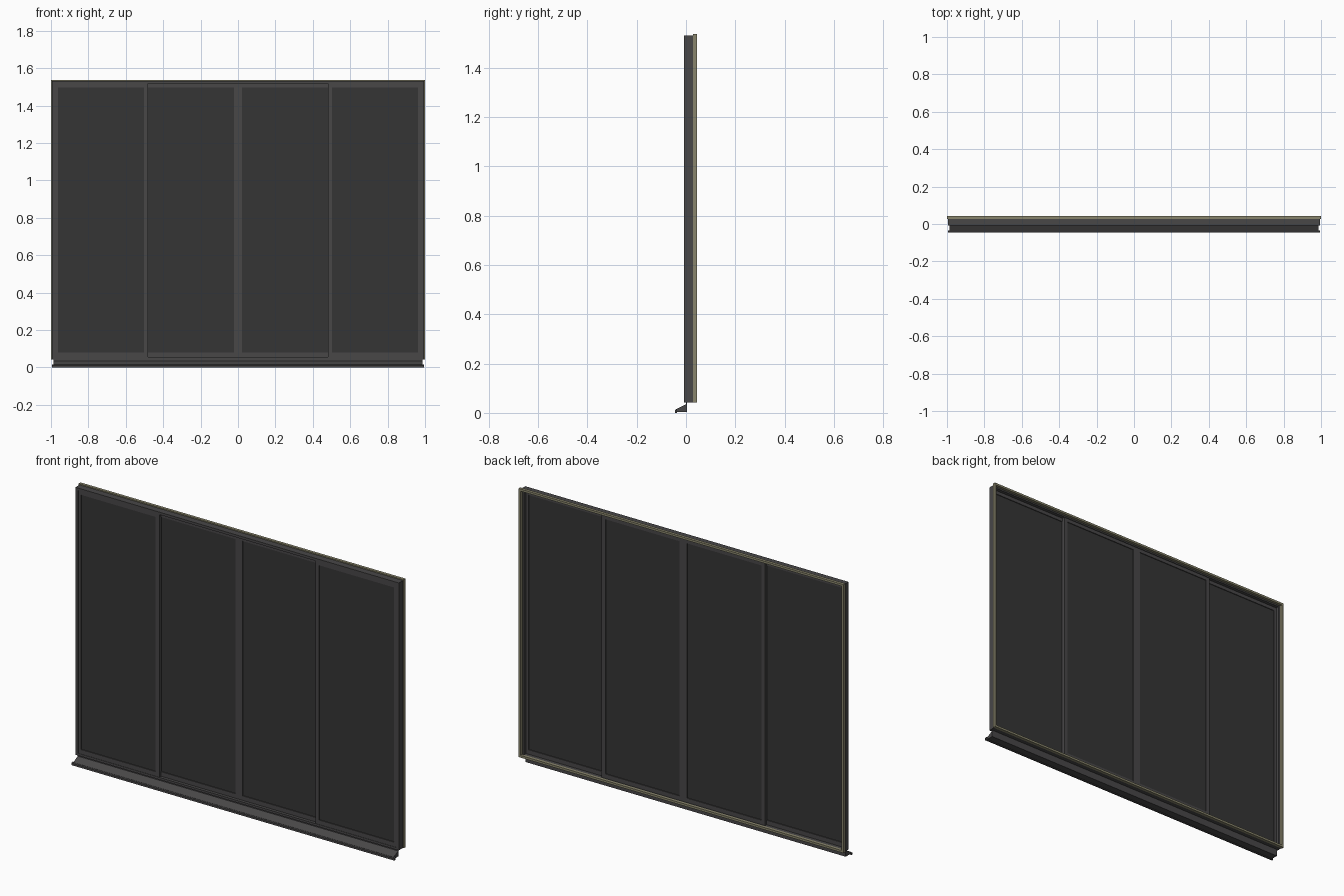
import bpy, bmesh

if "Cube" in bpy.data.objects:
    bpy.data.objects.remove(bpy.data.objects["Cube"])


def material(name, color):
    m = bpy.data.materials.new(name)
    m.diffuse_color = (*color, 1)
    m.use_nodes = True
    m.node_tree.nodes["Principled BSDF"].inputs["Base Color"].default_value = m.diffuse_color
    return m


DARK = material("dark_metal", (0.065, 0.063, 0.064))
GLASS = material("dark_glass", (0.035, 0.035, 0.035))
BEIGE = material("beige_trim", (0.25, 0.235, 0.15))


def finish(name, bm, mat):
    bmesh.ops.recalc_face_normals(bm, faces=bm.faces[:])
    me = bpy.data.meshes.new(name)
    bm.to_mesh(me)
    bm.free()
    me.materials.append(mat)
    ob = bpy.data.objects.new(name, me)
    bpy.context.collection.objects.link(ob)
    return ob


def box(name, x0, x1, y0, y1, z0, z1, mat):
    bm = bmesh.new()
    bmesh.ops.create_cube(bm, size=1)
    for v in bm.verts:
        v.co = ((x0 + x1) / 2 + v.co.x * (x1 - x0),
                (y0 + y1) / 2 + v.co.y * (y1 - y0),
                (z0 + z1) / 2 + v.co.z * (z1 - z0))
    return finish(name, bm, mat)


def ring(name, outer, inner, y0, y1, mat):
    """Mitred rectangular frame; outer and inner are (x0, x1, z0, z1)."""
    bm = bmesh.new()
    loops = []
    for (x0, x1, z0, z1), y in ((outer, y0), (inner, y0), (inner, y1), (outer, y1)):
        loops.append([bm.verts.new((x, y, z)) for x, z in
                      ((x0, z0), (x1, z0), (x1, z1), (x0, z1))])
    for a, b in zip(loops, loops[1:] + loops[:1]):
        for i in range(4):
            j = (i + 1) % 4
            bm.faces.new((a[i], a[j], b[j], b[i]))
    return finish(name, bm, mat)


def extrude_x(name, profile, half, mat):
    """Extrude a (y, z) profile along x."""
    bm = bmesh.new()
    face = bm.faces.new([bm.verts.new((-half, y, z)) for y, z in profile])
    ext = bmesh.ops.extrude_face_region(bm, geom=[face])
    verts = [g for g in ext["geom"] if isinstance(g, bmesh.types.BMVert)]
    bmesh.ops.translate(bm, verts=verts, vec=(2 * half, 0, 0))
    return finish(name, bm, mat)


# Outer frame and beige trim behind it
ring("outer_frame", (-0.995, 0.995, 0.043, 1.531), (-0.978, 0.978, 0.055, 1.517),
     -0.008, 0.028, DARK)
ring("back_trim", (-1, 1, 0.043, 1.537), (-0.988, 0.988, 0.055, 1.525),
     0.028, 0.044, BEIGE)

# Fixed side sashes at the front, sliding centre sashes behind
Z0, Z1, G0, G1 = 0.055, 1.517, 0.08, 1.497
for side, s in (("left", -1), ("right", 1)):
    for kind, a, b, ga, gb, y0, y1 in (
            ("fixed", 0.48, 0.978, 0.503, 0.963, -0.006, 0.009),
            ("sliding", 0.0, 0.503, 0.022, 0.48, 0.009, 0.024)):
        x0, x1 = sorted((s * a, s * b))
        g0, g1 = sorted((s * ga, s * gb))
        ring(f"{kind}_sash_{side}", (x0, x1, Z0, Z1), (g0, g1, G0, G1), y0, y1, DARK)
        mid = (y0 + y1) / 2
        box(f"{kind}_glass_{side}", g0, g1, mid - 0.003, mid + 0.003, G0, G1, GLASS)

# Sloping sill with a wider drip nose
extrude_x("sill", [(-0.04, 0.004), (-0.04, 0.015), (-0.001, 0.035), (-0.001, 0.043),
                   (0.004, 0.043), (0.004, 0.004)], 0.986, DARK)
extrude_x("sill_nose", [(-0.045, 0), (-0.045, 0.011), (-0.036, 0.016), (-0.036, 0)],
          0.994, DARK)
